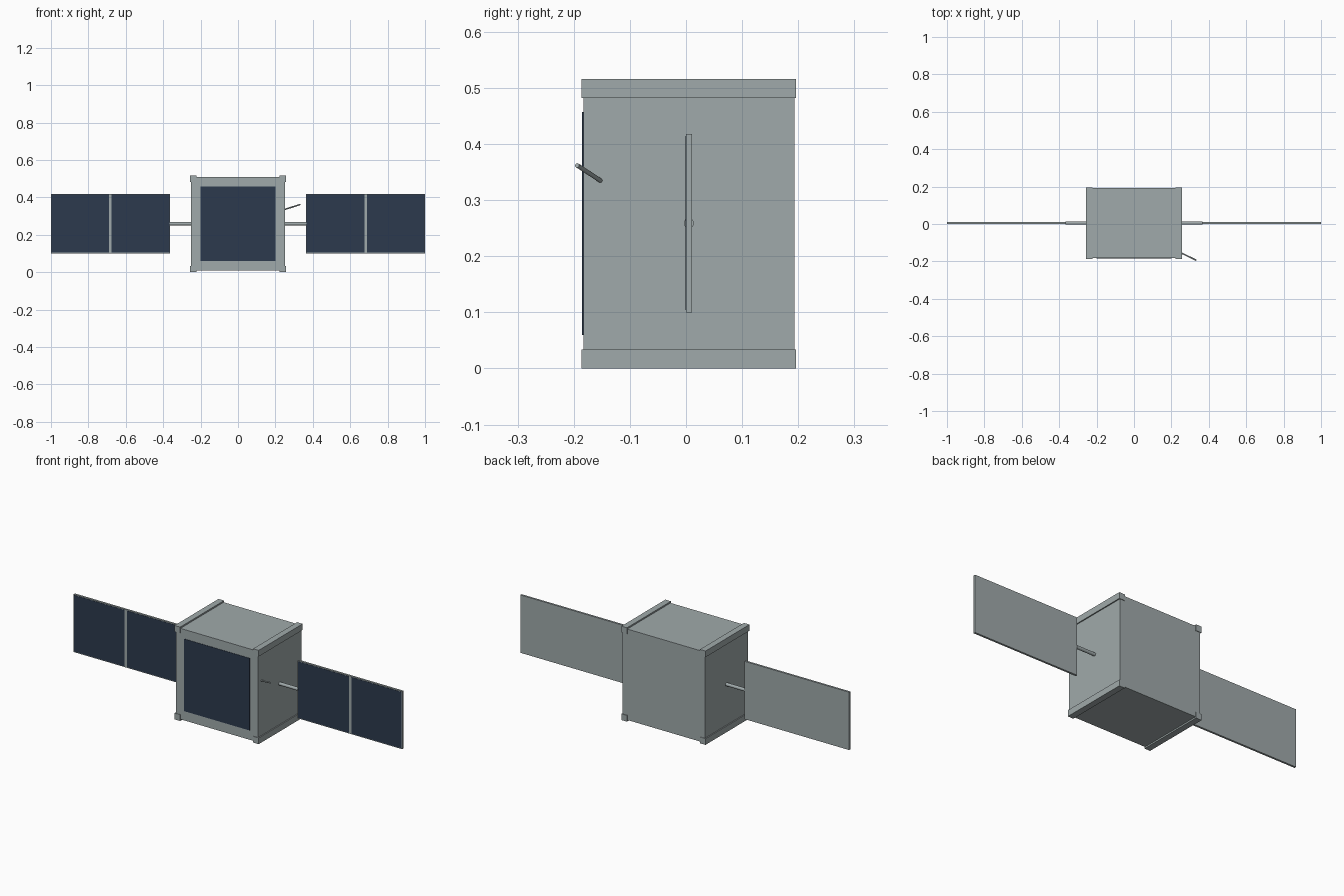
import bpy
from mathutils import Vector

if "Cube" in bpy.data.objects:
    bpy.data.objects.remove(bpy.data.objects["Cube"], do_unlink=True)


def material(name, rgb):
    m = bpy.data.materials.new(name)
    m.use_nodes = True
    color = (*rgb, 1)
    m.diffuse_color = color
    m.node_tree.nodes["Principled BSDF"].inputs["Base Color"].default_value = color
    return m


metal = material("grey metal", (0.35, 0.4, 0.405))
cell = material("dark blue solar cell", (0.025, 0.042, 0.075))


def box(name, low, high, mat):
    low, high = Vector(low), Vector(high)
    bpy.ops.mesh.primitive_cube_add(size=1)
    ob = bpy.context.object
    ob.name = name
    for v in ob.data.vertices:
        v.co = (low + high) / 2 + v.co * (high - low)
    ob.data.materials.append(mat)
    return ob


def rod(name, start, end, radius, mat):
    start, end = Vector(start), Vector(end)
    axis = end - start
    bpy.ops.mesh.primitive_cylinder_add(
        vertices=16, radius=radius, depth=axis.length, location=(start + end) / 2)
    ob = bpy.context.object
    ob.name = name
    ob.rotation_euler = axis.to_track_quat("Z", "Y").to_euler()
    ob.data.materials.append(mat)
    bpy.ops.object.shade_smooth_by_angle()
    return ob


# Main body with a solar cell on its front
FRONT, BACK = -0.183, 0.193
box("body", (-0.25, FRONT, 0.008), (0.25, BACK, 0.508), metal)
box("body_solar_cell", (-0.2, FRONT - 0.002, 0.06), (0.2, FRONT + 0.002, 0.457), cell)

for side, s in (("left", 1), ("right", -1)):
    def span(a, b):
        return sorted((s * a, s * b))

    # Corner rails running front to back
    x0, x1 = span(0.222, 0.256)
    for level, z in (("lower", 0), ("upper", 0.482)):
        box(f"{side}_{level}_rail", (x0, FRONT - 0.003, z), (x1, BACK + 0.003, z + 0.034), metal)

    # Boom and wing panel
    rod(f"{side}_boom", (s * 0.24, 0.005, 0.259), (s * 0.365, 0.005, 0.259), 0.009, metal)
    x0, x1 = span(0.363, 1)
    box(f"{side}_wing", (x0, 0, 0.1), (x1, 0.011, 0.418), metal)

    # Two solar cells per wing
    for part, a, b in (("inner", 0.367, 0.675), ("outer", 0.69, 0.996)):
        x0, x1 = span(a, b)
        box(f"{side}_{part}_cell", (x0, -0.001, 0.104), (x1, 0.002, 0.414), cell)

# Slanted antenna on the left side
rod("antenna", (0.245, -0.151, 0.334), (0.333, -0.194, 0.362), 0.004, metal)
